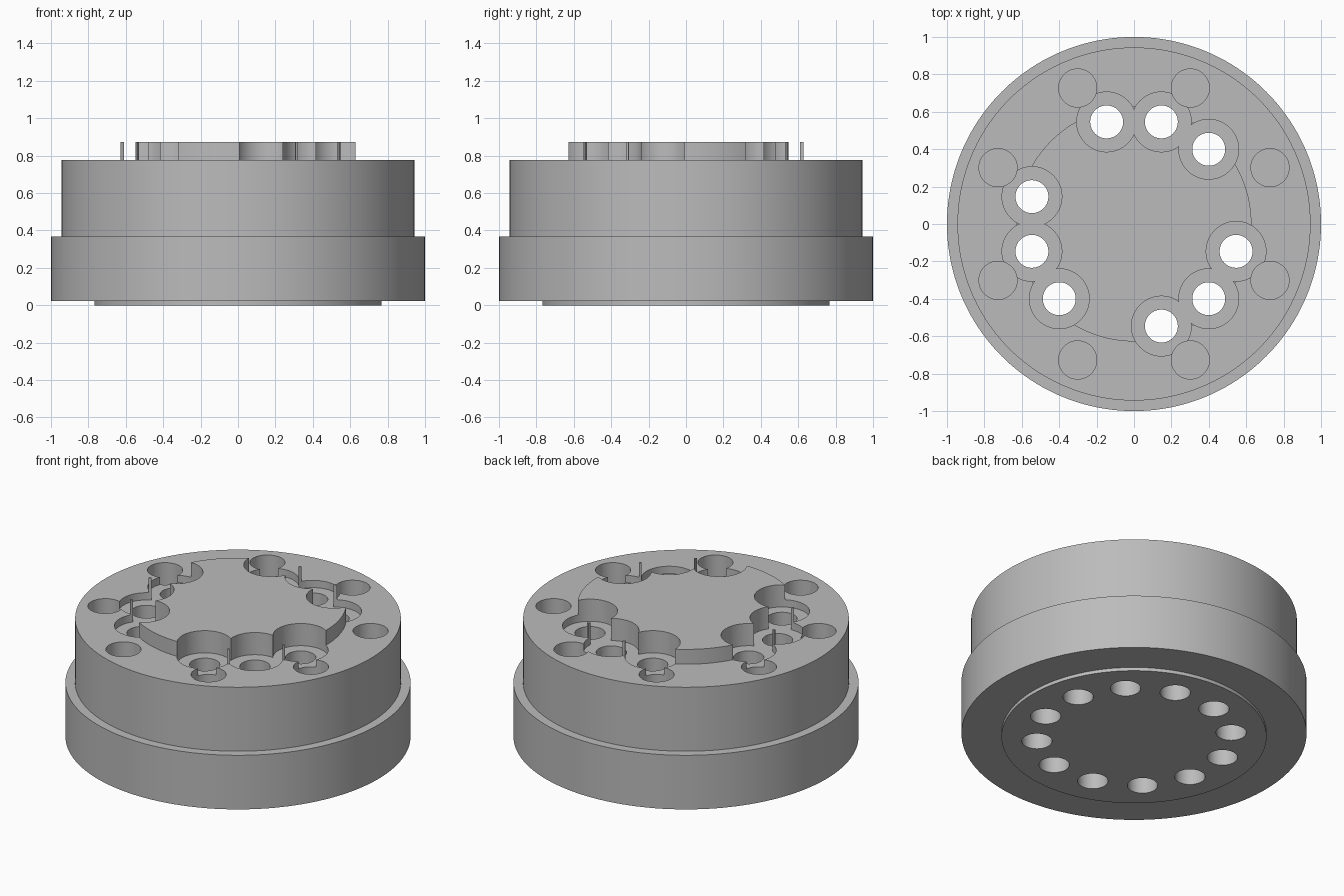
import bpy, bmesh
from math import radians, cos, sin, tau
from mathutils import Matrix

old = bpy.data.objects.get("Cube")
if old:
    bpy.data.objects.remove(old, do_unlink=True)

# Plain grey metal
GREY = (0.5, 0.5, 0.5, 1)
metal = bpy.data.materials.new("grey_metal")
metal.use_nodes = True
metal.diffuse_color = GREY
metal.node_tree.nodes["Principled BSDF"].inputs["Base Color"].default_value = GREY

# Heights of the main levels
PAD, STEP, DECK, BOSS = 0.022, 0.368, 0.777, 0.872
FLOOR = 0.73


def add_object(name, bm):
    bmesh.ops.recalc_face_normals(bm, faces=bm.faces)
    mesh = bpy.data.meshes.new(name)
    bm.to_mesh(mesh)
    bm.free()
    mesh.materials.append(metal)
    obj = bpy.data.objects.new(name, mesh)
    bpy.context.collection.objects.link(obj)
    return obj


def turned(name, profile, segments):
    """Solid of revolution with flat end caps."""
    bm = bmesh.new()
    rings = [[bm.verts.new((r * cos(tau * i / segments), r * sin(tau * i / segments), z))
              for i in range(segments)] for r, z in profile]
    for a, b in zip(rings, rings[1:]):
        for i in range(segments):
            j = (i + 1) % segments
            bm.faces.new((a[i], a[j], b[j], b[i]))
    bm.faces.new(rings[0])
    bm.faces.new(rings[-1])
    return add_object(name, bm)


def drill(target, name, angles, circle, radius, bottom, top):
    """Cut a ring of cylindrical holes from the target."""
    bm = bmesh.new()
    for angle in angles:
        a = radians(angle)
        place = Matrix.Translation((circle * cos(a), circle * sin(a), (bottom + top) / 2))
        bmesh.ops.create_cone(bm, cap_ends=True, segments=64, radius1=radius,
                              radius2=radius, depth=top - bottom, matrix=place)
    cutter = add_object(name, bm)
    cutter.hide_render = True
    mod = target.modifiers.new(name, "BOOLEAN")
    mod.operation = "DIFFERENCE"
    mod.solver = "EXACT"
    mod.object = cutter
    bpy.ops.object.select_all(action="DESELECT")
    target.select_set(True)
    bpy.context.view_layer.objects.active = target
    bpy.ops.object.modifier_apply(modifier=name)
    bpy.data.objects.remove(cutter, do_unlink=True)


# Stepped round body: locating pad, flange, drum and raised boss
body = turned("stepped_hub_body", [
    (0.768, 0), (0.768, PAD), (1, PAD), (1, STEP), (0.944, STEP),
    (0.944, DECK), (0.628, DECK), (0.628, BOSS)], 160)

# Every fourth bolt hole is blind, the others pass through a counterbore
bolts = range(15, 360, 30)
blind = [a for a in bolts if a % 120 == 15]
through = [a for a in bolts if a not in blind]
drill(body, "counterbores_a", through[::2], 0.565, 0.16, FLOOR, 1)
drill(body, "counterbores_b", through[1::2], 0.565, 0.16, FLOOR, 1)
drill(body, "through_holes", through, 0.565, 0.088, -0.1, 1)
drill(body, "blind_holes", blind, 0.565, 0.088, -0.1, STEP)

# Dowel holes around the outer deck
drill(body, "dowel_holes", [22.5 + 45 * i for i in range(8)], 0.787, 0.102, STEP, 1)

# Smooth walls with crisp edges
bpy.ops.object.shade_smooth_by_angle(angle=radians(30))
